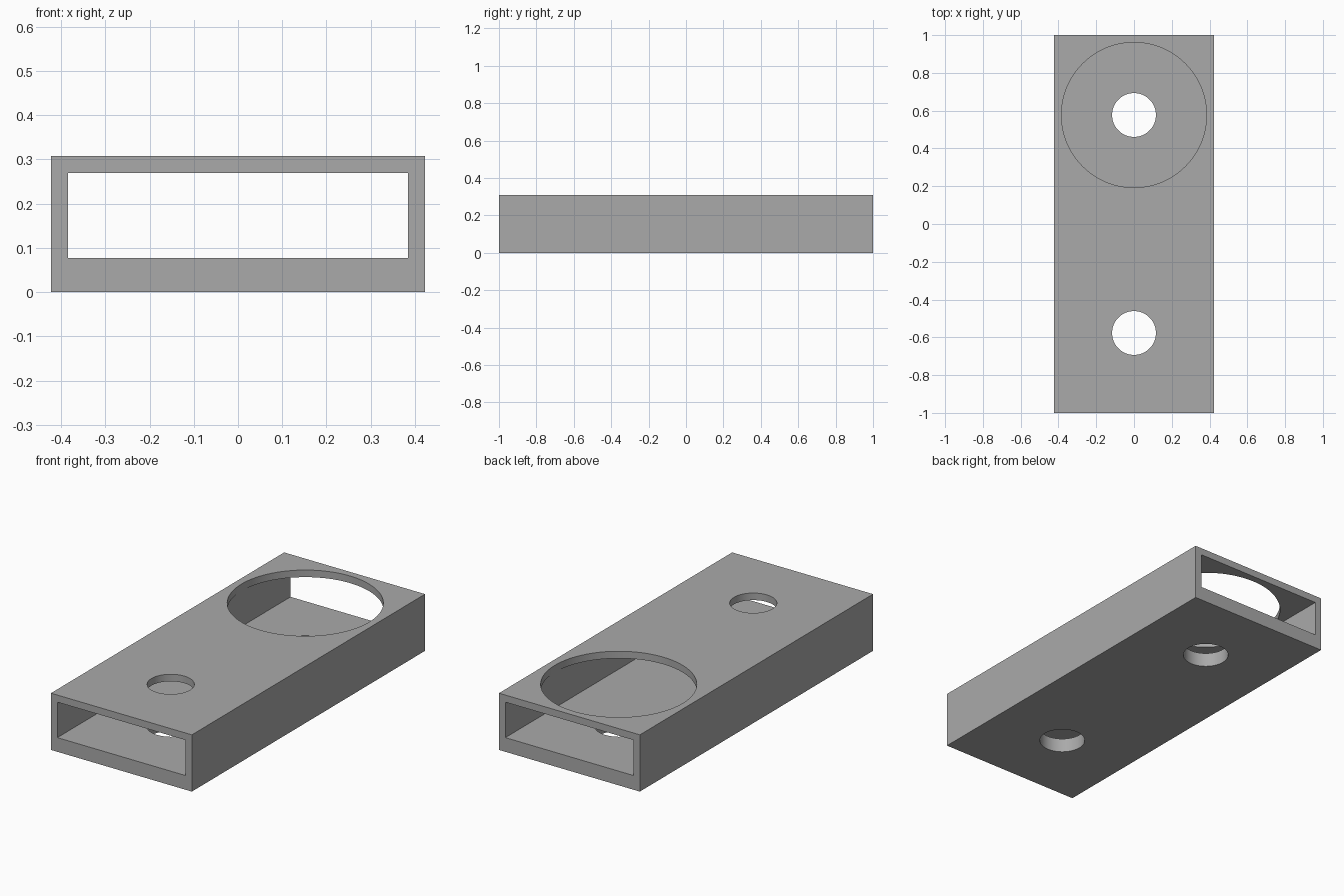
import bpy

cube = bpy.data.objects.get("Cube")
if cube:
    bpy.data.objects.remove(cube, do_unlink=True)

WIDTH, LENGTH, HEIGHT = 0.846, 2.0, 0.308
WALL, FLOOR = 0.0385, 0.077
HOLE_Y = 0.577

grey = bpy.data.materials.new("plain grey")
grey.use_nodes = True
grey.diffuse_color = (0.4, 0.4, 0.4, 1)
grey.node_tree.nodes["Principled BSDF"].inputs["Base Color"].default_value = grey.diffuse_color


def box(name, size, z_low):
    bpy.ops.mesh.primitive_cube_add(size=1, location=(0, 0, z_low + size[2] / 2))
    obj = bpy.context.object
    obj.name = name
    obj.scale = size
    bpy.ops.object.transform_apply(location=True, rotation=False, scale=True)
    obj.data.materials.append(grey)
    return obj


def drill(name, radius, y, z_low, z_high):
    bpy.ops.mesh.primitive_cylinder_add(vertices=96, radius=radius, depth=z_high - z_low,
                                        location=(0, y, (z_low + z_high) / 2))
    obj = bpy.context.object
    obj.name = name
    obj.data.materials.append(grey)
    return obj


# Rectangular sleeve, open at both ends
sleeve = box("sleeve", (WIDTH, LENGTH, HEIGHT), 0)

# Channel, two through holes and the wide opening in the roof
channel_height = HEIGHT - WALL - FLOOR
cutters = [
    box("channel_cutter", (WIDTH - 2 * WALL, LENGTH + 0.2, channel_height), FLOOR),
    drill("front_hole_cutter", 0.116, -HOLE_Y, -0.1, HEIGHT + 0.1),
    drill("back_hole_cutter", 0.116, HOLE_Y, -0.1, HEIGHT + 0.1),
    drill("roof_opening_cutter", 0.384, HOLE_Y, HEIGHT - 2 * WALL, HEIGHT + 0.1),
]

for cutter in cutters:
    mod = sleeve.modifiers.new(cutter.name, 'BOOLEAN')
    mod.operation = 'DIFFERENCE'
    mod.solver = 'EXACT'
    mod.object = cutter
    bpy.context.view_layer.objects.active = sleeve
    bpy.ops.object.modifier_apply(modifier=mod.name)
    bpy.data.objects.remove(cutter, do_unlink=True)

# Smooth round walls, sharp rims
bpy.ops.object.select_all(action='DESELECT')
sleeve.select_set(True)
bpy.context.view_layer.objects.active = sleeve
bpy.ops.object.shade_smooth_by_angle(angle=0.5)
